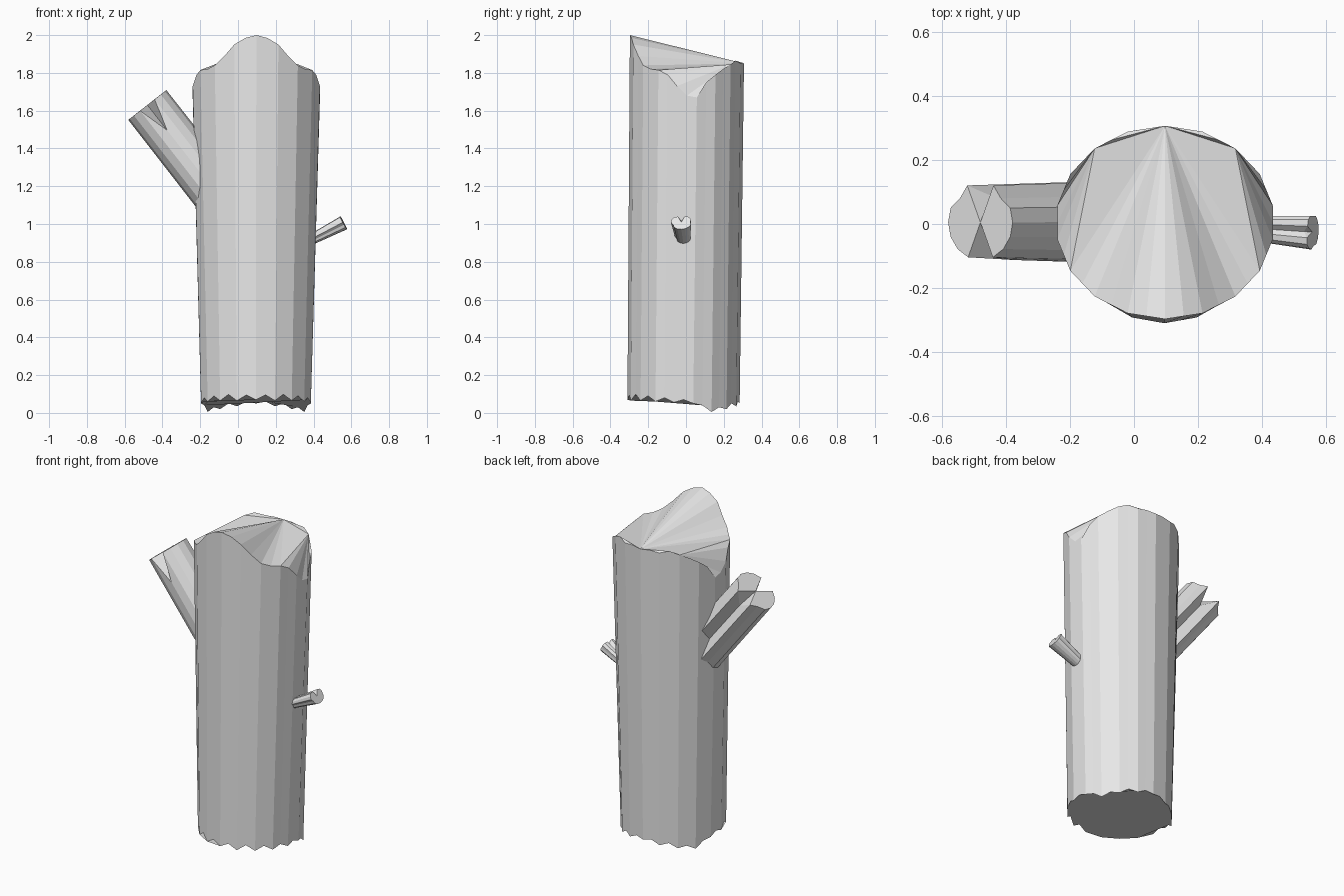
import bpy
from math import sin, cos, radians, tau
from mathutils import Vector

if "Cube" in bpy.data.objects:
    bpy.data.objects.remove(bpy.data.objects["Cube"], do_unlink=True)

bark = bpy.data.materials.new("pale_grey_wood")
bark.use_nodes = True
GREY = (0.8, 0.8, 0.8, 1)
bark.diffuse_color = GREY
bark.node_tree.nodes["Principled BSDF"].inputs["Base Color"].default_value = GREY


def make_object(name, verts, faces):
    mesh = bpy.data.meshes.new(name)
    mesh.from_pydata(verts, [], faces)
    mesh.materials.append(bark)
    obj = bpy.data.objects.new(name, mesh)
    bpy.context.collection.objects.link(obj)
    return obj


def walls(n):
    return [(i, (i + 1) % n, n + (i + 1) % n, n + i) for i in range(n)]


# Trunk: 18 flat sides, each split once so the broken ends can be jagged.
# Rim heights run from the front round to the back and are mirrored.
TOP = [2.0, 1.985, 1.95, 1.89, 1.84, 1.82, 1.815, 1.79, 1.73, 1.68,
       1.67, 1.75, 1.79, 1.82, 1.845, 1.865, 1.85, 1.855, 1.85]
BOTTOM = [.07, .095, .065, .098, .065, .09, .06, .08, .055, .07,
          .05, .04, .005, .03, .02, .05, .035, .06, .05]
N = 36


def trunk_ring(cx, cy, rx, ry, heights):
    ring = []
    for i in range(N):
        a = radians(10 * i)
        k = cos(radians(10)) if i % 2 else 1
        ring.append((cx + k * rx * sin(a), cy - k * ry * cos(a), heights[min(i, N - i)]))
    return ring


verts = trunk_ring(.095, -.013, .295, .297, BOTTOM) + trunk_ring(.097, .005, .342, .302, TOP)
faces = walls(N) + [tuple(reversed(range(N)))]
# Broken top: a ridge from front to back, with a notch on either side
back, n0, n1 = N // 2, 6, 14
for side in (1, -1):
    rim = [N + (side * i) % N for i in range(back + 1)]
    outer = rim[:n0 + 1] + rim[n1:back]
    tris = [(N + back, p, q) for p, q in zip(outer, outer[1:])]
    low = n0 + 4
    notch = rim[n0:n1 + 1]
    tris += [(rim[n1], p, q) for p, q in zip(notch, notch[1:-1])]
    faces += [t if side == 1 else t[::-1] for t in tris]
make_object("trunk", verts, faces)


# Branches: fluted section, flared or tapered, with some rim points broken back
def branch(name, start, end, r_start, r_end, flutes, breaks, n=16):
    start, end = Vector(start), Vector(end)
    d = (end - start).normalized()
    u = Vector((0, 1, 0)).cross(d).normalized()
    v = d.cross(u)
    verts = []
    for centre, (ru, rv), cut in ((start, r_start, {}), (end, r_end, breaks)):
        for i in range(n):
            a = tau * i / n
            k = flutes.get(i, 1)
            verts.append(centre + u * ru * k * cos(a) + v * rv * k * sin(a) - d * cut.get(i, 0))
    faces = walls(n) + [tuple(reversed(range(n)))]
    verts.append(end)
    faces += [(n + i, n + (i + 1) % n, 2 * n) for i in range(n)]
    make_object(name, verts, faces)


branch("large_branch", (-.05, .007, 1.08), (-.48, .005, 1.63), (.13, .13), (.128, .118),
       {2: .9, 3: 1.06, 4: .6, 5: 1.06, 6: .9}, {4: .1, 12: .17})
branch("small_branch", (.3, -.008, .875), (.557, -.025, 1.01), (.025, .034), (.043, .055),
       {8: .4, 7: .85, 9: .85, 4: .9, 13: .85}, {8: .02})
